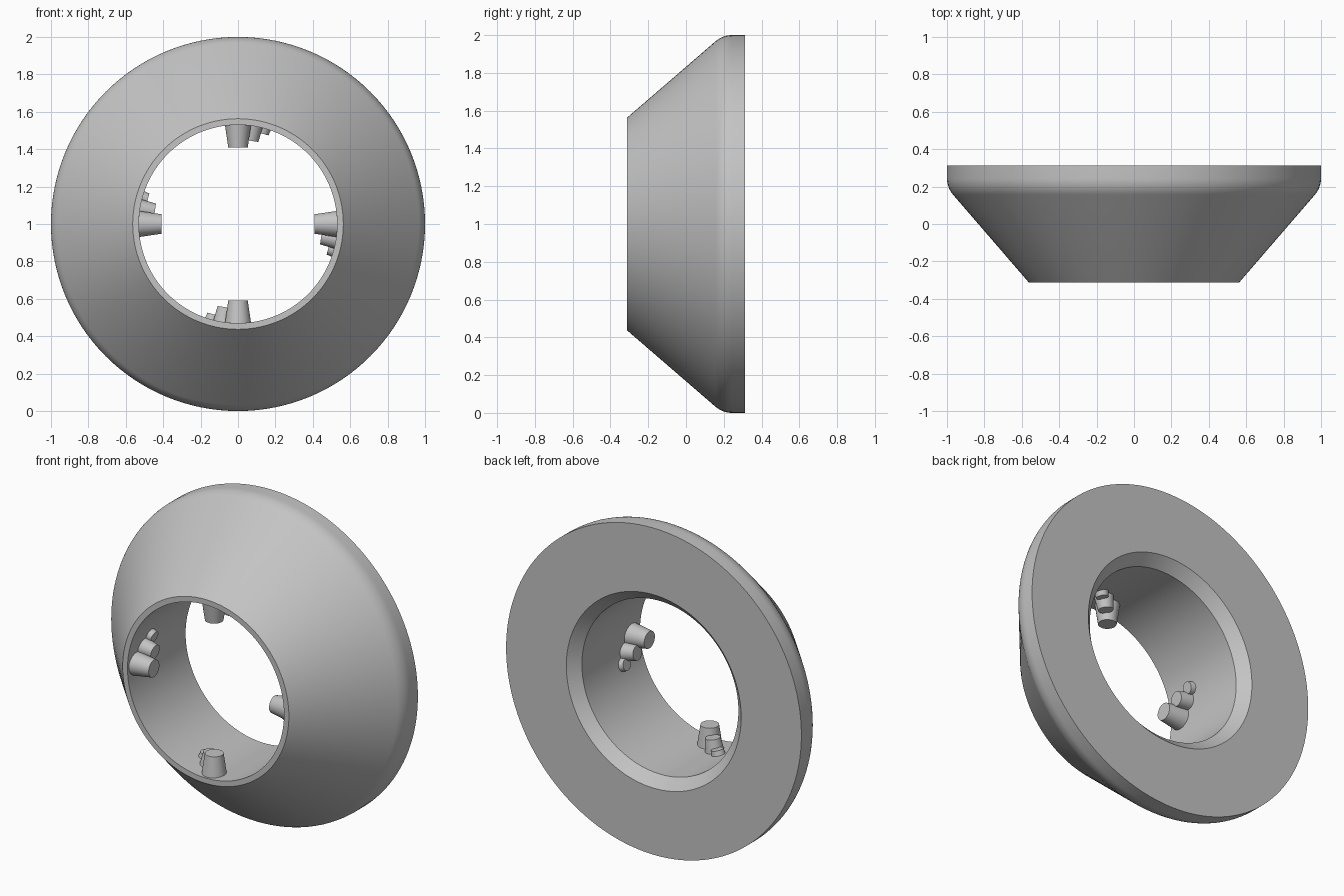
import bpy, bmesh, math
from mathutils import Matrix, Vector

cube = bpy.data.objects.get("Cube")
if cube:
    bpy.data.objects.remove(cube, do_unlink=True)

grey = bpy.data.materials.new("plain grey")
grey.use_nodes = True
COLOUR = (0.55, 0.55, 0.55, 1)
grey.diffuse_color = COLOUR
grey.node_tree.nodes["Principled BSDF"].inputs["Base Color"].default_value = COLOUR

CENTRE = Matrix.Translation((0, 0, 1))


def finish(name, bm):
    """Turn a bmesh into a smooth-shaded object with sharp edges kept."""
    bmesh.ops.recalc_face_normals(bm, faces=bm.faces)
    mesh = bpy.data.meshes.new(name)
    bm.to_mesh(mesh)
    bm.free()
    mesh.materials.append(grey)
    obj = bpy.data.objects.new(name, mesh)
    bpy.context.collection.objects.link(obj)
    bpy.ops.object.select_all(action="DESELECT")
    obj.select_set(True)
    bpy.context.view_layer.objects.active = obj
    bpy.ops.object.shade_smooth_by_angle(angle=math.radians(30))
    return obj


def ring(name, profile, steps=128):
    """Revolve a closed (radius, y) profile about the y axis."""
    bm = bmesh.new()
    verts = [bm.verts.new((r, y, 0)) for r, y in profile]
    edges = [bm.edges.new((v, verts[i - 1])) for i, v in enumerate(verts)]
    bmesh.ops.spin(bm, geom=verts + edges, cent=(0, 0, 0), axis=(0, 1, 0),
                   angle=math.tau, steps=steps)
    bmesh.ops.remove_doubles(bm, verts=bm.verts, dist=0.0001)
    bm.transform(CENTRE)
    return finish(name, bm)


def peg(name, angle, y, tip_distance, tip_radius, base_radius):
    """Tapered peg pointing inward; angle is clockwise from the top."""
    base_distance = 0.545
    depth = base_distance - tip_distance
    bm = bmesh.new()
    bmesh.ops.create_cone(bm, cap_ends=True, segments=40, radius1=tip_radius,
                          radius2=base_radius, depth=depth)
    bm.transform(CENTRE @ Matrix.Rotation(angle, 4, "Y")
                 @ Matrix.Translation((0, y, tip_distance + depth / 2)))
    return finish(name, bm)


# Conical ring: rounded outer shoulder, flat back, chamfered bore
fillet = 0.134
shoulder = [(1 - fillet + fillet * math.cos(a), 0.244 + fillet * math.sin(a))
            for a in (math.radians(-41 * (1 - i / 8)) for i in range(9))]
ring("conical_ring", [(0.53, -0.312), (0.563, -0.312), *shoulder,
                      (1, 0.312), (0.592, 0.312), (0.53, 0.25)])

# Four groups of three stepped pegs: angle, y, tip distance, tip and base radius
STEPS = {"large": (0, -0.23, 0.408, 0.052, 0.072),
         "middle": (8.5, -0.165, 0.45, 0.043, 0.056),
         "small": (15, -0.118, 0.5, 0.035, 0.042)}
for quarter, side in enumerate(("top", "left", "bottom", "right")):
    for size, (turn, y, tip, r_tip, r_base) in STEPS.items():
        peg(f"{side}_{size}_peg", math.radians(90 * quarter + turn), y, tip, r_tip, r_base)
